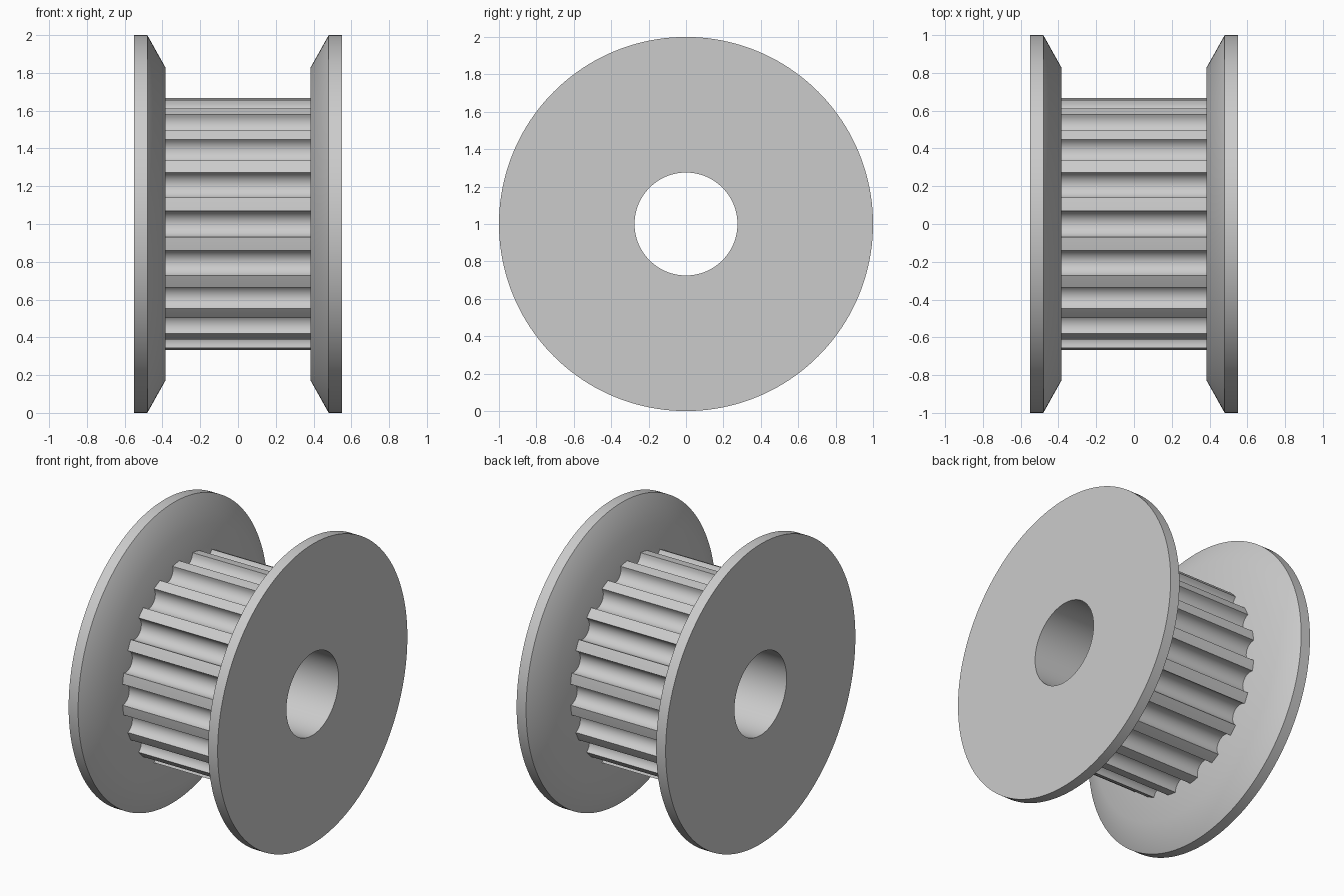
import bpy
import bmesh
from math import sin, cos, pi, radians

TEETH = 20
SEGMENTS = 160
CORE_RADIUS = 0.67
BORE_RADIUS = 0.275
INNER_X = 0.385
OUTER_X = 0.55

cube = bpy.data.objects.get("Cube")
if cube:
    bpy.data.objects.remove(cube, do_unlink=True)

metal = bpy.data.materials.new("light grey metal")
metal.use_nodes = True
metal.diffuse_color = (0.6, 0.6, 0.6, 1)
metal.node_tree.nodes["Principled BSDF"].inputs["Base Color"].default_value = (0.6, 0.6, 0.6, 1)


def circle(radius):
    steps = [2 * pi * i / SEGMENTS for i in range(SEGMENTS)]
    return [(radius * cos(a), radius * sin(a)) for a in steps]


def loft(name, sections, closed=False):
    """Skin a series of (x, outline) sections lying across the axle."""
    bm = bmesh.new()
    rings = [[bm.verts.new((x, y, z + 1)) for y, z in outline] for x, outline in sections]
    pairs = list(zip(rings, rings[1:]))
    if closed:
        pairs.append((rings[-1], rings[0]))
    for a, b in pairs:
        for i in range(len(a)):
            j = (i + 1) % len(a)
            bm.faces.new((a[i], a[j], b[j], b[i]))
    mesh = bpy.data.meshes.new(name)
    bm.to_mesh(mesh)
    bm.free()
    mesh.materials.append(metal)
    obj = bpy.data.objects.new(name, mesh)
    bpy.context.collection.objects.link(obj)
    return obj


def recalc_normals(obj):
    bm = bmesh.new()
    bm.from_mesh(obj.data)
    bmesh.ops.recalc_face_normals(bm, faces=bm.faces)
    bm.to_mesh(obj.data)
    bm.free()


def toothed_outline():
    """Narrow lands separated by round-bottomed grooves."""
    points = []
    half = radians(6)
    pitch = 2 * pi / TEETH
    width = CORE_RADIUS * sin(half)
    centre = CORE_RADIUS * cos(half)
    for t in range(TEETH):
        c, s = cos(t * pitch), sin(t * pitch)
        for k in range(13):
            a = pi * k / 12
            u, v = centre - width * sin(a), -width * cos(a)
            points.append((u * c - v * s, u * s + v * c))
        land = (t + 0.5) * pitch
        points.append((CORE_RADIUS * cos(land), CORE_RADIUS * sin(land)))
    return points


# Bevelled flanges, one on each side
flange_profile = [(INNER_X, BORE_RADIUS), (INNER_X, 0.83), (0.48, 1.0),
                  (OUTER_X, 1.0), (OUTER_X, BORE_RADIUS)]
parts = []
for side, name in ((1, "left_flange"), (-1, "right_flange")):
    sections = [(side * x, circle(r)) for x, r in flange_profile]
    parts.append(loft(name, sections, closed=True))

# Toothed drum between the flanges
outline = toothed_outline()
drum = loft("toothed_drum", [(-INNER_X, outline), (INNER_X, outline)])
parts.append(drum)

# Bore wall through the drum, facing the axle
bore = loft("bore_wall", [(-INNER_X, circle(BORE_RADIUS)), (INNER_X, circle(BORE_RADIUS))])

for obj in parts:
    recalc_normals(obj)
recalc_normals(bore)
bore.data.flip_normals()
parts.append(bore)

# Smooth the round surfaces and keep the edges sharp
bpy.ops.object.select_all(action="DESELECT")
for obj in parts:
    obj.select_set(True)
bpy.context.view_layer.objects.active = drum
bpy.ops.object.shade_smooth_by_angle(angle=radians(30))
